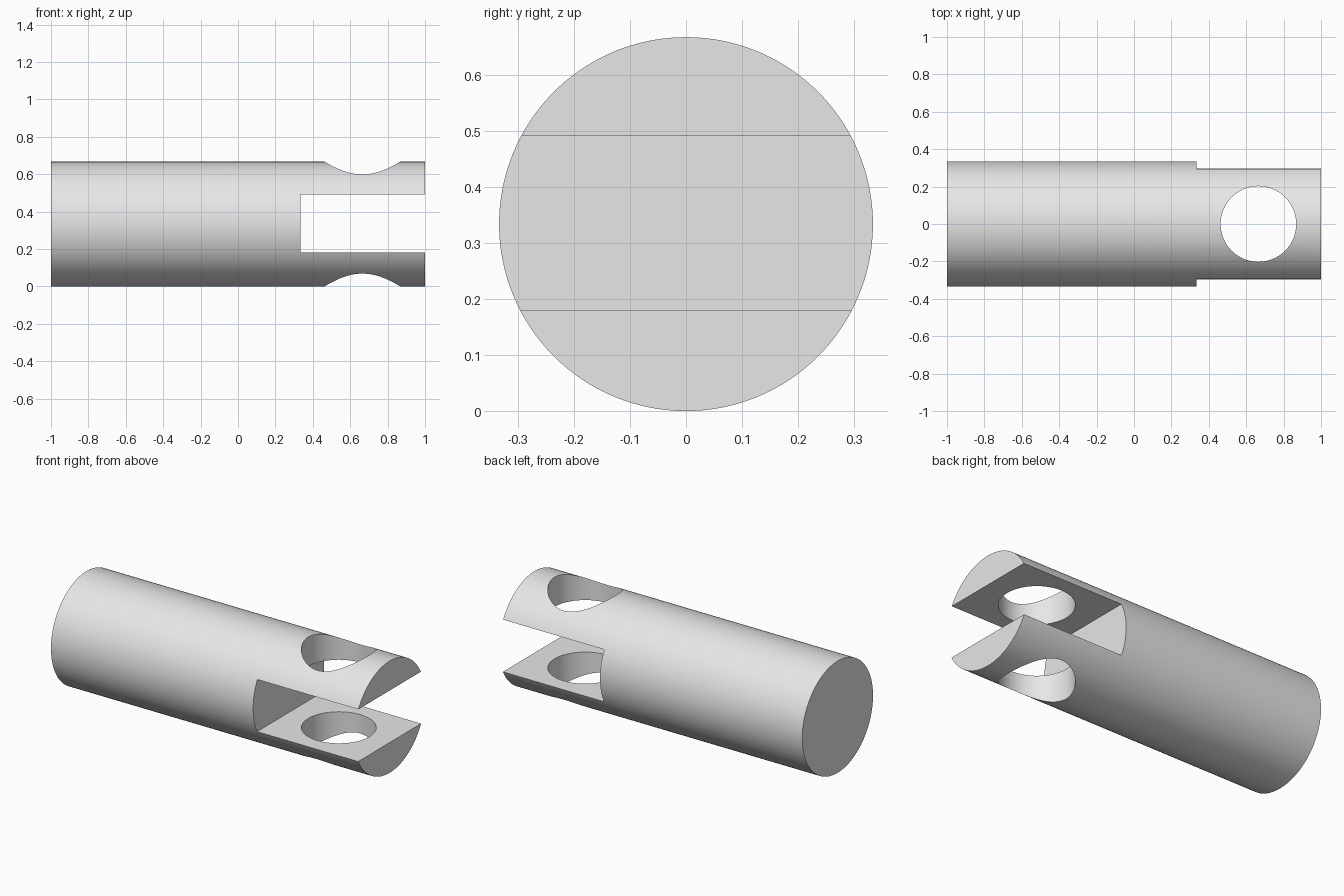
import bpy
import math

cube = bpy.data.objects.get("Cube")
if cube:
    bpy.data.objects.remove(cube, do_unlink=True)

RADIUS = 1 / 3
SLOT_START = 1 / 3
SLOT_WIDTH = 0.31
HOLE_X, HOLE_RADIUS = 0.665, 0.202

grey = bpy.data.materials.new("light grey")
grey.use_nodes = True
colour = (0.8, 0.8, 0.8, 1)
grey.diffuse_color = colour
grey.node_tree.nodes["Principled BSDF"].inputs["Base Color"].default_value = colour


def cylinder(name, radius, depth, location, rotation=(0, 0, 0)):
    bpy.ops.mesh.primitive_cylinder_add(
        vertices=128, radius=radius, depth=depth, location=location, rotation=rotation)
    obj = bpy.context.object
    obj.name = name
    return obj


def cut(target, cutter):
    """Subtract the cutter from the target, then discard the cutter."""
    cutter.hide_render = True
    mod = target.modifiers.new("cut", 'BOOLEAN')
    mod.operation = 'DIFFERENCE'
    mod.solver = 'EXACT'
    mod.object = cutter
    bpy.context.view_layer.objects.active = target
    bpy.ops.object.modifier_apply(modifier=mod.name)
    bpy.data.objects.remove(cutter, do_unlink=True)


# Round rod lying along x
rod = cylinder("clevis_rod", RADIUS, 2, (0, 0, RADIUS), (0, math.pi / 2, 0))
rod.data.materials.append(grey)

# Open slot that forms the two fork arms
slot_end = 1.2
bpy.ops.mesh.primitive_cube_add(size=1, location=((SLOT_START + slot_end) / 2, 0, RADIUS + 0.002))
slot = bpy.context.object
slot.name = "slot_cutter"
slot.scale = (slot_end - SLOT_START, 1, SLOT_WIDTH)
cut(rod, slot)

# Pin hole through both arms
cut(rod, cylinder("pin_hole_cutter", HOLE_RADIUS, 1, (HOLE_X, 0, RADIUS)))

# Smooth barrel and bore, crisp edges
bpy.ops.object.select_all(action='DESELECT')
rod.select_set(True)
bpy.context.view_layer.objects.active = rod
bpy.ops.object.shade_smooth_by_angle(angle=math.radians(30))
